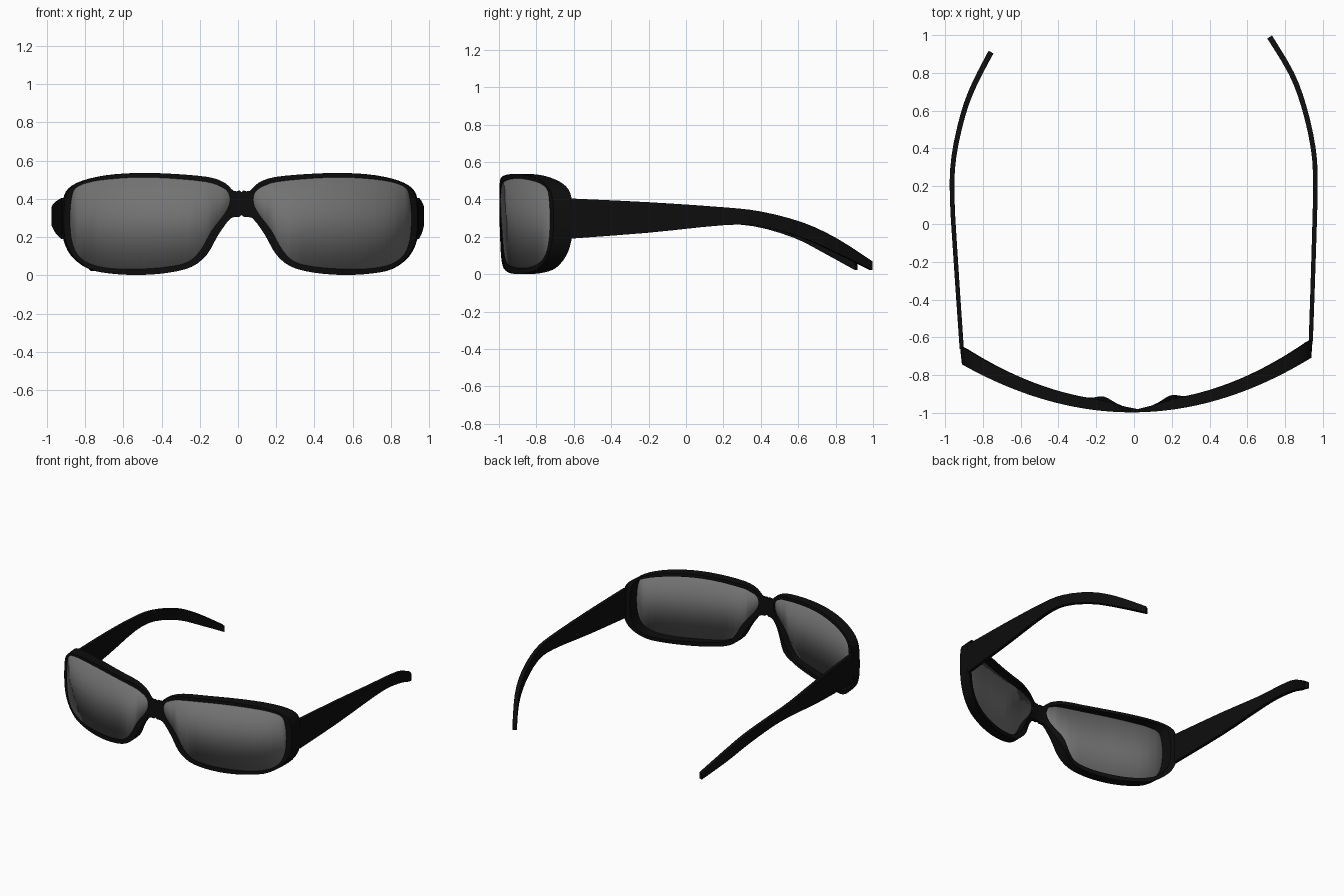
import bpy, bmesh, math
from mathutils import Vector

if "Cube" in bpy.data.objects:
    bpy.data.objects.remove(bpy.data.objects["Cube"])

TURN = 0.019  # the whole front sits very slightly turned about z


def material(name, c):
    m = bpy.data.materials.new(name)
    m.diffuse_color = (c, c, c, 1)
    m.use_nodes = True
    m.node_tree.nodes["Principled BSDF"].inputs["Base Color"].default_value = m.diffuse_color
    return m


BLACK = material("black_plastic", 0.004)
GREY = material("grey_lens", 0.17)


def finish(bm, name, mat):
    bmesh.ops.recalc_face_normals(bm, faces=bm.faces)
    me = bpy.data.meshes.new(name)
    bm.to_mesh(me)
    bm.free()
    me.materials.append(mat)
    ob = bpy.data.objects.new(name, me)
    bpy.context.collection.objects.link(ob)
    bpy.ops.object.select_all(action='DESELECT')
    ob.select_set(True)
    bpy.context.view_layer.objects.active = ob
    bpy.ops.object.shade_smooth_by_angle(angle=math.radians(35))
    return ob


def catmull(pts, steps, closed):
    """Smooth curve through tuples of any length."""
    n, out = len(pts), []
    for i in range(n if closed else n - 1):
        ids = [i - 1, i, i + 1, i + 2]
        p = [pts[k % n] if closed else pts[min(max(k, 0), n - 1)] for k in ids]
        for s in range(steps):
            t = s / steps
            out.append(tuple(
                0.5 * (2 * b + (c - a) * t + (2 * a - 5 * b + 4 * c - d) * t * t
                       + (3 * b - a - 3 * c + d) * t ** 3)
                for a, b, c, d in zip(*p)))
    return out if closed else out + [pts[-1]]


# Front curvature and rim depth
def front_y(x):
    return -0.997 + 0.317 * x * x


def back_y(x, z):
    depth = (0.057 + 0.053 * x * x) * min(1, 0.3 + 3.5 * x)
    if z < 0.33:  # deeper rim where it rests on the nose
        depth += 0.025 * max(0, 1 - abs(x - 0.17) / 0.08)
    return front_y(x) + depth


# Rim outline: outer x, outer z, inner x, inner z
RIM = [(0, .435, .062, .41), (.04, .44, .075, .44), (.09, .485, .11, .465),
       (.18, .515, .19, .49), (.38, .532, .38, .508), (.55, .535, .55, .512),
       (.70, .523, .70, .502), (.82, .495, .80, .485), (.89, .455, .865, .455),
       (.917, .40, .885, .40), (.925, .30, .893, .30), (.917, .19, .885, .19),
       (.875, .10, .855, .11), (.79, .035, .79, .06), (.68, .010, .68, .036),
       (.53, .002, .53, .033), (.38, .014, .38, .045), (.26, .045, .28, .07),
       (.18, .11, .215, .13), (.12, .215, .155, .235), (.055, .30, .09, .32),
       (0, .315, .064, .37)]
loop = catmull(RIM, 3, True)


def mirror_front(ob):
    mod = ob.modifiers.new("mirror", 'MIRROR')
    mod.merge_threshold = 0.0005
    ob.rotation_euler.z = TURN


# Frame front: four loops joined into a ring, mirrored at the bridge
bm = bmesh.new()
rings = []
for ox, oz, ix, iz in loop:
    ox = max(0, ox) if ox > 0.003 else 0
    rings.append([bm.verts.new(v) for v in (
        (ix, front_y(ix), iz), (ox, front_y(ox), oz),
        (ox * 1.01, back_y(ox, oz), oz), (ix, back_y(ix, iz), iz))])
for a, b in zip(rings, rings[1:] + rings[:1]):
    for k in range(4):
        if k == 1 and a[1].co.x == 0 and b[1].co.x == 0:
            continue  # open on the mirror plane
        j = (k + 1) % 4
        bm.faces.new((a[k], a[j], b[j], b[k]))
mirror_front(finish(bm, "frame_front", BLACK))

# Lenses: flat outline sliced along x, then bent to the front curve
bm = bmesh.new()
cx, cz = 0.48, 0.27
bm.faces.new([bm.verts.new((cx + (ix - cx) * 1.008, 0, cz + (iz - cz) * 1.008))
              for _, _, ix, iz in loop])
for i in range(1, 18):
    bmesh.ops.bisect_plane(bm, geom=bm.verts[:] + bm.edges[:] + bm.faces[:],
                           plane_co=(i * 0.05, 0, 0), plane_no=(1, 0, 0))
for v in bm.verts:
    v.co.y = front_y(v.co.x) + 0.008
lens = finish(bm, "lenses", GREY)
sol = lens.modifiers.new("thickness", 'SOLIDIFY')
sol.thickness = 0.008
sol.offset = 0
mirror_front(lens)

# Temples: tapering bars, path x, y paired with lower and upper z
HEIGHTS = [(.19, .405), (.222, .385), (.262, .358), (.257, .335),
           (.195, .277), (.115, .192), (.022, .068)]
RIGHT = [(.936, -.62), (.950, -.2), (.960, .2), (.949, .4),
         (.900, .62), (.832, .8), (.718, .99)]
LEFT = [(-.912, -.66), (-.943, -.2), (-.963, .15), (-.953, .36),
        (-.905, .58), (-.845, .74), (-.757, .91)]


def temple(name, path):
    st = catmull([p + h for p, h in zip(path, HEIGHTS)], 3, False)
    bm = bmesh.new()
    rings = []
    for i, (x, y, lo, hi) in enumerate(st):
        a, b = st[max(i - 1, 0)], st[min(i + 1, len(st) - 1)]
        d = Vector((b[0] - a[0], b[1] - a[1])).normalized()
        w = 0.011 + 0.004 * i / len(st)
        nx, ny = d.y * w, -d.x * w
        rings.append([bm.verts.new(v) for v in (
            (x - nx, y - ny, lo), (x + nx, y + ny, lo),
            (x + nx, y + ny, hi), (x - nx, y - ny, hi))])
    for a, b in zip(rings, rings[1:]):
        for k in range(4):
            j = (k + 1) % 4
            bm.faces.new((a[k], a[j], b[j], b[k]))
    bm.faces.new(rings[0])
    bm.faces.new(rings[-1])
    finish(bm, name, BLACK)


temple("right_temple", RIGHT)
temple("left_temple", LEFT)
